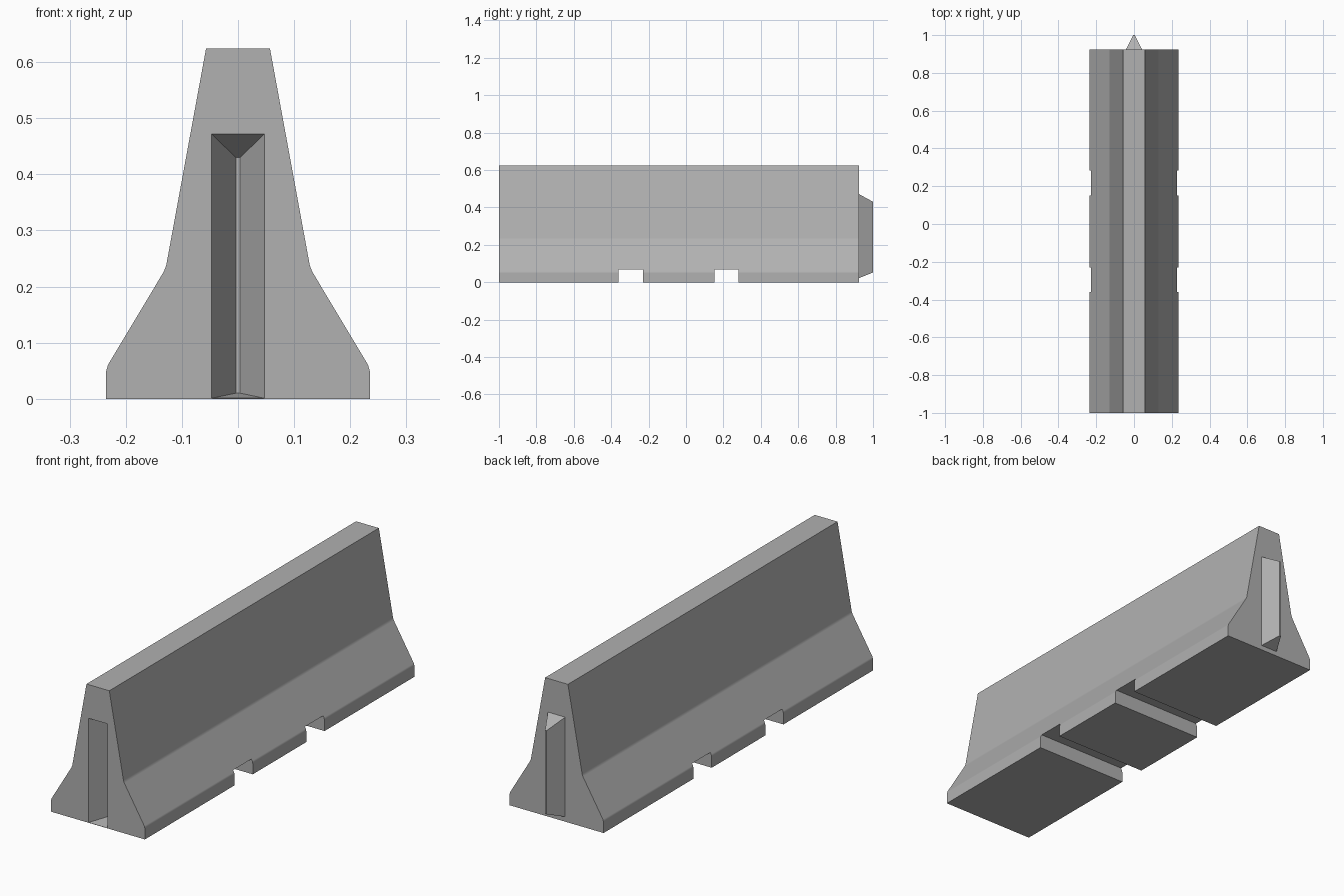
import bpy, bmesh, math
from mathutils import Vector

if "Cube" in bpy.data.objects:
    bpy.data.objects.remove(bpy.data.objects["Cube"])


def loft(name, ring_a, ring_b):
    """Solid between two matching closed rings of points."""
    bm = bmesh.new()
    a = [bm.verts.new(p) for p in ring_a]
    b = [bm.verts.new(p) for p in ring_b]
    bm.faces.new(a)
    bm.faces.new(b[::-1])
    n = len(a)
    for i in range(n):
        j = (i + 1) % n
        bm.faces.new((a[i], b[i], b[j], a[j]))
    bmesh.ops.recalc_face_normals(bm, faces=bm.faces)
    mesh = bpy.data.meshes.new(name)
    bm.to_mesh(mesh)
    bm.free()
    obj = bpy.data.objects.new(name, mesh)
    bpy.context.collection.objects.link(obj)
    return obj


def rect(y, half_width, z0, z1):
    w = half_width
    return [(-w, y, z0), (w, y, z0), (w, y, z1), (-w, y, z1)]


def wedge(name, y_base, base, y_tip, tip, overshoot):
    """Tapered key, its wide end extended past y_base by a fraction of its length."""
    wide = [b + (b - t) * overshoot for b, t in zip(base, tip)]
    y_wide = y_base + (y_base - y_tip) * overshoot
    return loft(name, rect(y_wide, *wide), rect(y_tip, *tip))


def combine(target, other, operation):
    mod = target.modifiers.new(other.name, 'BOOLEAN')
    mod.operation = operation
    mod.solver = 'EXACT'
    mod.object = other
    bpy.context.view_layer.objects.active = target
    bpy.ops.object.modifier_apply(modifier=mod.name)
    bpy.data.objects.remove(other, do_unlink=True)


def soften(points, size):
    """Replace the inner corners of a polyline with narrow chamfers."""
    pts = [Vector(p) for p in points]
    out = [pts[0]]
    for before, p, after in zip(pts, pts[1:], pts[2:]):
        out += [p + (q - p).normalized() * size for q in (before, after)]
    return out + [pts[-1]]


# Barrier body: softened half profile mirrored, extruded along y
half = soften([(0.235, 0), (0.235, 0.055), (0.129, 0.232), (0.057, 0.624)], 0.006)
profile = [(x, z) for x, z in half] + [(-x, z) for x, z in reversed(half)]
barrier = loft("road_barrier",
               [(x, -1.0, z) for x, z in profile],
               [(x, 0.924, z) for x, z in profile])

# Concrete grey
concrete = bpy.data.materials.new("concrete")
concrete.diffuse_color = (0.44, 0.44, 0.44, 1)
concrete.use_nodes = True
concrete.node_tree.nodes["Principled BSDF"].inputs["Base Color"].default_value = concrete.diffuse_color
barrier.data.materials.append(concrete)

# Slots through the base
for y0, y1 in ((-0.36, -0.23), (0.152, 0.282)):
    slot = loft("slot_cutter", rect(y0, 0.4, -0.1, 0.067), rect(y1, 0.4, -0.1, 0.067))
    combine(barrier, slot, 'DIFFERENCE')

# Interlocking groove at the front and matching tongue at the back
groove = wedge("groove_cutter", -1.0, (0.047, 0.001, 0.472),
               -0.922, (0.004, 0.01, 0.43), 0.1)
combine(barrier, groove, 'DIFFERENCE')
tongue = wedge("tongue", 0.924, (0.043, 0.022, 0.472),
               1.0, (0.004, 0.052, 0.43), 0.05)
tongue.data.materials.append(concrete)
combine(barrier, tongue, 'UNION')

# Soft creases along flat flanks, crisp edges elsewhere
bpy.ops.object.select_all(action='DESELECT')
barrier.select_set(True)
bpy.context.view_layer.objects.active = barrier
bpy.ops.object.shade_smooth_by_angle(angle=math.radians(35))
weighted = barrier.modifiers.new("flat_flanks", 'WEIGHTED_NORMAL')
weighted.keep_sharp = True
weighted.weight = 100
